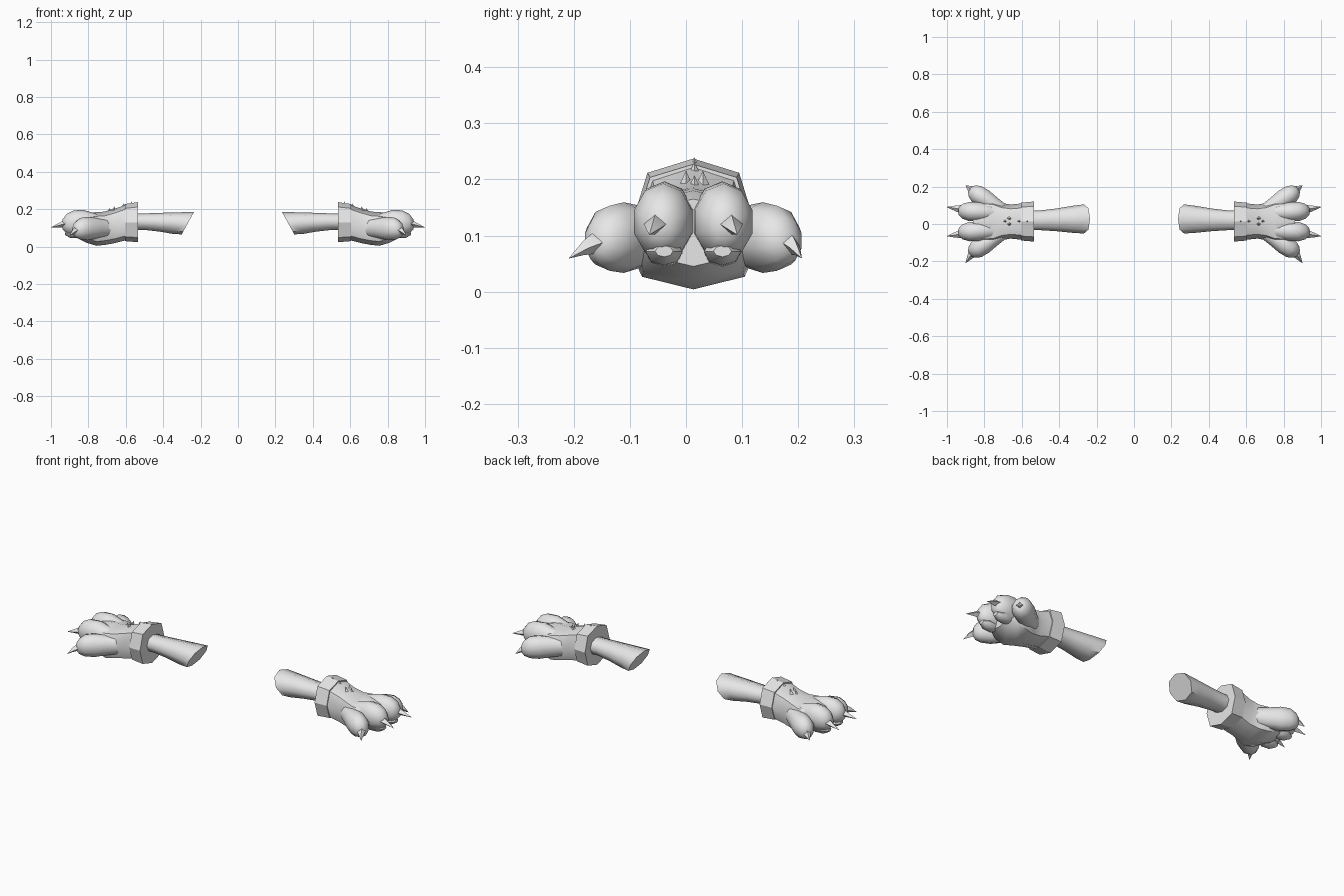
import bpy, bmesh, math
from mathutils import Vector

cube = bpy.data.objects.get("Cube")
if cube:
    bpy.data.objects.remove(cube, do_unlink=True)

grey = bpy.data.materials.new("plain grey")
grey.use_nodes = True
grey.diffuse_color = (0.8, 0.8, 0.8, 1)
grey.node_tree.nodes["Principled BSDF"].inputs["Base Color"].default_value = (0.8, 0.8, 0.8, 1)

MID = 0.013  # centre line of each paw in y


def loft(name, rings, sides=8, yaw=0.0, diag=1.0, angle=50):
    """Skin rings (x, y, z, half width, half height, shear) and mirror across x.
    diag swells the diagonal points so the section gets boxier."""
    bm = bmesh.new()
    c, s = math.cos(yaw), math.sin(yaw)
    loops = []
    for x, y, z, ry, rz, *shear in rings:
        k = shear[0] if shear else 0.0
        loop = []
        for i in range(sides):
            a = 2 * math.pi * i / sides + math.pi / 2
            f = 1 + (diag - 1) * abs(math.sin(2 * a))
            u, v = ry * math.cos(a) * f, rz * math.sin(a) * f
            loop.append(bm.verts.new((x - k * v - u * s, y + u * c, z + v)))
        loops.append(loop)
    for a, b in zip(loops, loops[1:]):
        for i in range(sides):
            j = (i + 1) % sides
            bm.faces.new((a[i], a[j], b[j], b[i]))
    bm.faces.new(loops[0][::-1])
    bm.faces.new(loops[-1])
    bmesh.ops.recalc_face_normals(bm, faces=bm.faces)
    mesh = bpy.data.meshes.new(name)
    bm.to_mesh(mesh)
    bm.free()
    mesh.materials.append(grey)
    ob = bpy.data.objects.new(name, mesh)
    bpy.context.collection.objects.link(ob)
    bpy.ops.object.select_all(action='DESELECT')
    ob.select_set(True)
    bpy.context.view_layer.objects.active = ob
    bpy.ops.object.shade_smooth_by_angle(angle=math.radians(angle))
    ob.modifiers.new("Mirror", 'MIRROR').use_axis[0] = True
    return ob


def along(start, end, stations):
    """Rings placed along a line: (t, half width, half height, lift)."""
    a, b = Vector(start), Vector(end)
    return [(*(a.lerp(b, t) + Vector((0, 0, lift))), w, h) for t, w, h, lift in stations]


# Forearm with slanted cut end
loft("forearm", [
    (0.268, 0.027, 0.125, 0.078, 0.060, 0.55),
    (0.33, 0.025, 0.125, 0.072, 0.058, 0.25),
    (0.42, 0.022, 0.130, 0.060, 0.050),
    (0.50, 0.020, 0.133, 0.053, 0.044),
    (0.58, 0.020, 0.133, 0.053, 0.043)], diag=1.04)

# Wrist cuff
loft("cuff", [
    (0.535, MID, 0.130, 0.107, 0.107),
    (0.605, MID, 0.128, 0.101, 0.099)], diag=1.08, angle=30)

# Palm
loft("palm", [
    (0.600, MID, 0.128, 0.097, 0.095),
    (0.660, MID, 0.110, 0.091, 0.092),
    (0.710, MID, 0.098, 0.100, 0.089),
    (0.755, MID, 0.094, 0.122, 0.090),
    (0.810, MID, 0.100, 0.118, 0.080),
    (0.860, MID, 0.105, 0.085, 0.060)], diag=1.06)

# Toes: inner pair points forward, outer pair splays
inner = [(0.0, 0.036, 0.040, 0), (0.30, 0.047, 0.058, 0.004), (0.55, 0.054, 0.070, 0.006),
         (0.76, 0.054, 0.068, 0.002), (0.91, 0.042, 0.052, -0.002), (1.0, 0.020, 0.026, -0.006)]
outer = [(0.0, 0.035, 0.045, 0), (0.35, 0.044, 0.054, 0), (0.62, 0.053, 0.063, 0),
         (0.82, 0.051, 0.058, 0), (0.94, 0.036, 0.042, -0.004), (1.0, 0.018, 0.020, -0.006)]
for side, label in ((1, "back"), (-1, "front")):
    y = lambda d: MID + side * d
    loft("inner_toe_" + label, along((0.70, y(0.045), 0.115), (0.938, y(0.057), 0.125), inner),
         sides=10, yaw=side * 0.05)
    loft("outer_toe_" + label, along((0.68, y(0.045), 0.10), (0.878, y(0.172), 0.094), outer),
         sides=10, yaw=side * 0.57)
    # Pads beneath the inner toes
    loft("toe_pad_" + label, along((0.82, y(0.052), 0.068), (0.925, y(0.052), 0.072), [
        (0, 0.015, 0.012, 0), (0.3, 0.033, 0.025, 0), (0.75, 0.033, 0.024, 0), (1, 0.016, 0.010, 0)]))
    # Claws curving down to a point
    loft("inner_claw_" + label, [
        (0.905, y(0.064), 0.122, 0.024, 0.022),
        (0.935, y(0.068), 0.120, 0.020, 0.018),
        (0.968, y(0.073), 0.111, 0.011, 0.009),
        (1.000, y(0.078), 0.102, 0.0008, 0.0008)], sides=4, yaw=side * 0.15, angle=30)
    ty = 0.206 if side > 0 else -0.208
    loft("outer_claw_" + label, [
        (0.845, y(0.152), 0.094, 0.028, 0.026),
        (0.866, y(0.170), 0.090, 0.023, 0.022),
        (0.883, (y(0.170) + ty) / 2, 0.078, 0.013, 0.013),
        (0.900, ty, 0.060, 0.0008, 0.0008)], sides=4, yaw=side * 0.8, angle=30)

# Row of small spikes along the back of the paw
for n, (x, y, z) in enumerate([(0.572, 0.015, 0.238), (0.613, 0.015, 0.230), (0.664, 0.030, 0.214),
                               (0.664, 0.000, 0.214), (0.688, 0.015, 0.206)]):
    bpy.ops.mesh.primitive_cone_add(vertices=4, radius1=0.014, radius2=0, depth=0.032,
                                    location=(x, y, z - 0.014), rotation=(0, -0.25, 0))
    spike = bpy.context.object
    spike.name = "back_spike_%d" % (n + 1)
    bpy.ops.object.transform_apply(location=True, rotation=True, scale=True)
    spike.data.materials.append(grey)
    spike.modifiers.new("Mirror", 'MIRROR').use_axis[0] = True
